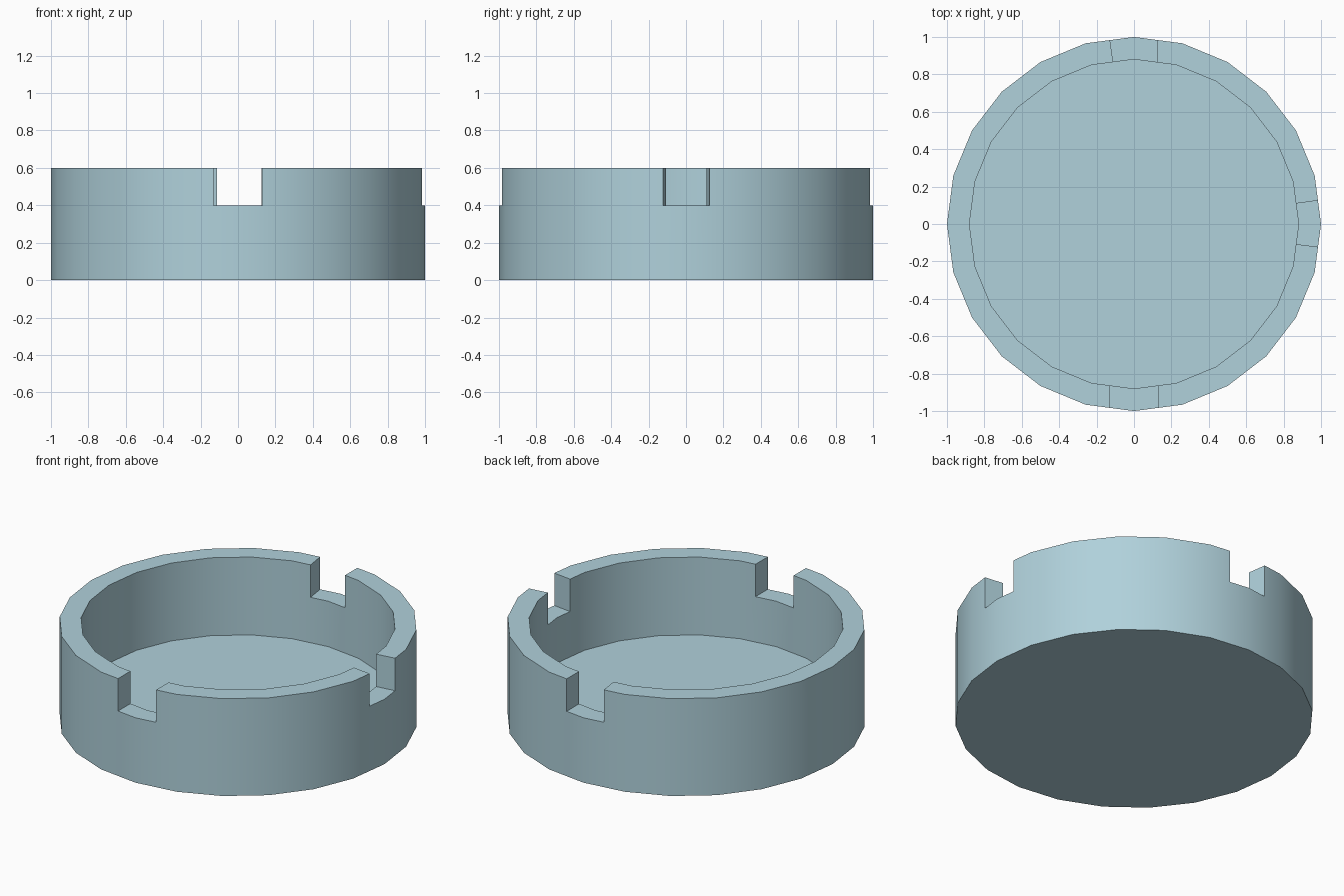
import bpy, bmesh, math
from mathutils import Matrix, Vector

if "Cube" in bpy.data.objects:
    bpy.data.objects.remove(bpy.data.objects["Cube"], do_unlink=True)

SIDES, OUTER, INNER = 24, 1.0, 0.88
HEIGHT, FLOOR, NOTCH_FLOOR = 0.6, 0.12, 0.4


def make_object(name, bm):
    bmesh.ops.recalc_face_normals(bm, faces=bm.faces)
    mesh = bpy.data.meshes.new(name)
    bm.to_mesh(mesh)
    bm.free()
    obj = bpy.data.objects.new(name, mesh)
    bpy.context.collection.objects.link(obj)
    return obj


# Dish body: a lathed wall with a flat floor and a flat base
bm = bmesh.new()
rings = []
for radius, z in [(OUTER, 0), (OUTER, HEIGHT), (INNER, HEIGHT), (INNER, FLOOR)]:
    rings.append([bm.verts.new((radius * math.cos(a), radius * math.sin(a), z))
                  for a in (math.tau * i / SIDES for i in range(SIDES))])
for low, high in zip(rings, rings[1:]):
    for i in range(SIDES):
        j = (i + 1) % SIDES
        bm.faces.new((low[i], low[j], high[j], high[i]))
bm.faces.new(rings[0])
bm.faces.new(rings[-1])
dish = make_object("ashtray_dish", bm)

glaze = bpy.data.materials.new("pale_blue")
glaze.use_nodes = True
colour = (0.434, 0.638, 0.71, 1)
glaze.diffuse_color = colour
glaze.node_tree.nodes["Principled BSDF"].inputs["Base Color"].default_value = colour
dish.data.materials.append(glaze)


# Rim notch cutter, pointing along +x and turned into place;
# each side is given as its offset at the inner and outer wall
def cut_notch(quarter, right, left):
    def point(side, radius):
        slope = (side[1] - side[0]) / 0.11
        return radius, side[0] + slope * (radius - 0.87)

    bm = bmesh.new()
    outline = [point(right, 0.7), point(right, 1.2), point(left, 1.2), point(left, 0.7)]
    base = bm.faces.new([bm.verts.new((x, y, NOTCH_FLOOR)) for x, y in outline])
    top = bmesh.ops.extrude_face_region(bm, geom=[base])["geom"]
    bmesh.ops.translate(bm, vec=Vector((0, 0, 0.4)),
                        verts=[v for v in top if isinstance(v, bmesh.types.BMVert)])
    bm.transform(Matrix.Rotation(quarter * math.pi / 2, 4, "Z"))
    cutter = make_object("notch_cutter", bm)
    cutter.hide_render = True
    mod = dish.modifiers.new("notch", "BOOLEAN")
    mod.operation = "DIFFERENCE"
    mod.solver = "EXACT"
    mod.object = cutter
    bpy.ops.object.modifier_apply(modifier=mod.name)
    bpy.data.objects.remove(cutter, do_unlink=True)


bpy.ops.object.select_all(action="DESELECT")
dish.select_set(True)
bpy.context.view_layer.objects.active = dish

cut_notch(0, (-0.108, -0.122), (0.11, 0.125))
cut_notch(1, (-0.125, -0.125), (0.112, 0.128))
cut_notch(2, (-0.126, -0.14), (0.12, 0.132))
cut_notch(3, (-0.13, -0.13), (0.13, 0.13))

bpy.ops.object.shade_smooth_by_angle(angle=math.radians(30))
